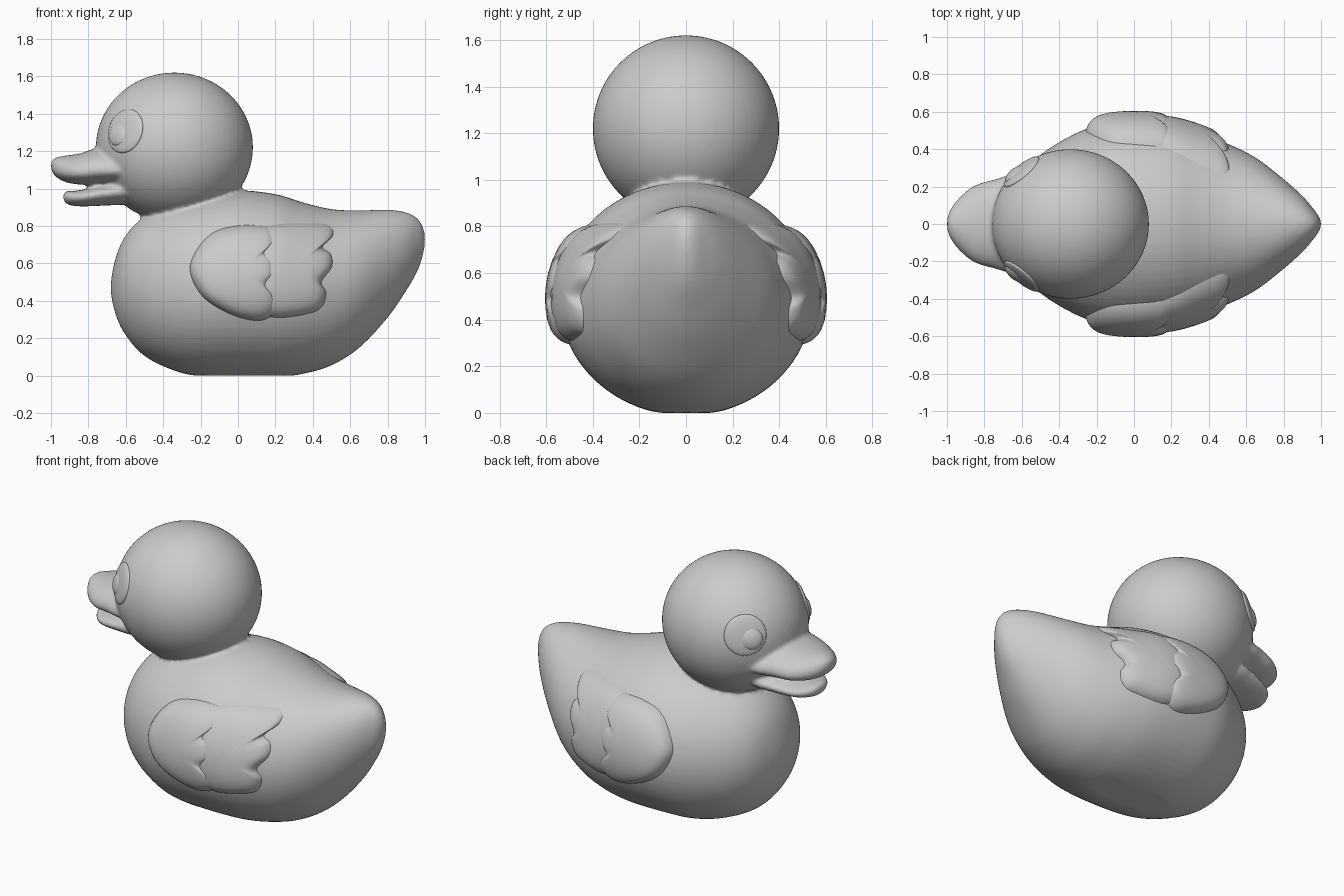
import bpy, bmesh
from math import sin, cos, pi, sqrt
from mathutils import Vector, Matrix

if "Cube" in bpy.data.objects:
    bpy.data.objects.remove(bpy.data.objects["Cube"])


def spline(p, steps):
    """Catmull-Rom samples between p[1] and p[-2]."""
    out = []
    for a, b, c, d in zip(p, p[1:], p[2:], p[3:]):
        for i in range(steps):
            t = i / steps
            out.append([0.5 * (2 * q + (r - o) * t + (2 * o - 5 * q + 4 * r - s) * t * t
                               + (3 * q - o - 3 * r + s) * t ** 3)
                        for o, q, r, s in zip(a, b, c, d)])
    return out + [list(p[-2])]


def make_object(name, bm):
    bmesh.ops.recalc_face_normals(bm, faces=bm.faces)
    for f in bm.faces:
        f.smooth = True
    me = bpy.data.meshes.new(name)
    bm.to_mesh(me)
    bm.free()
    ob = bpy.data.objects.new(name, me)
    bpy.context.collection.objects.link(ob)
    return ob


def skin(bm, rings, first=None, last=None):
    """Bridge closed rings, with optional pole points at each end."""
    n = len(rings[0])
    vs = [[bm.verts.new(co) for co in r] for r in rings]
    for a, b in zip(vs, vs[1:]):
        for i in range(n):
            j = (i + 1) % n
            bm.faces.new((a[i], a[j], b[j], b[i]))
    for ring, pole in ((vs[0], first), (vs[-1], last)):
        if pole is not None:
            v = bm.verts.new(pole)
            for i in range(n):
                bm.faces.new((ring[i], ring[(i + 1) % n], v))


def stations(p):
    """Stations are (x, bottom z, top z, half width); both ends close roundly."""
    flip = lambda s: (s[0], s[2], s[1], -s[3])
    return spline([flip(p[1])] + p + [flip(p[-2])], 6)


def loft(name, st, k=0.5, n=64):
    rings = []
    for x, zb, zt, w in st[1:-1]:
        zm = zb + k * (zt - zb)
        ring = []
        for i in range(n):
            a = 2 * pi * i / n
            h = zt - zm if sin(a) > 0 else zm - zb
            ring.append((x, w * cos(a), max(0, zm + h * sin(a))))
        rings.append(ring)
    bm = bmesh.new()
    skin(bm, rings, (st[0][0], 0, st[0][1]), (st[-1][0], 0, st[-1][1]))
    return make_object(name, bm)


# Body
body_st = stations([
    (-.68, .47, .47, 0), (-.655, .33, .625, .145), (-.6, .215, .75, .265),
    (-.5, .105, .85, .37), (-.35, .03, .925, .465), (-.2, -.005, .965, .525),
    (0, -.012, .99, .545), (.2, -.01, .97, .53), (.35, .01, .925, .49),
    (.5, .055, .89, .43), (.65, .15, .883, .355), (.8, .31, .887, .24),
    (.9, .455, .872, .15), (.96, .56, .84, .08), (.99, .65, .79, .037),
    (1.0, .73, .73, 0)])
body = loft("duck_body", body_st)

# Head
HC, HR = Vector((-.34, 0, 1.22)), Vector((.42, .4, .4))
bm = bmesh.new()
bmesh.ops.create_uvsphere(bm, u_segments=64, v_segments=40, radius=1)
bmesh.ops.transform(bm, matrix=Matrix.Translation(HC) @ Matrix.Diagonal((*HR, 1)), verts=bm.verts)
head = make_object("head", bm)

# Bill
upper = loft("upper_bill", stations([
    (-1.0, 1.125, 1.125, 0), (-.985, 1.075, 1.16, .07), (-.93, 1.037, 1.175, .145),
    (-.85, 1.022, 1.186, .207), (-.75, 1.022, 1.215, .237), (-.62, 1.03, 1.2, .265),
    (-.5, 1.04, 1.18, .2), (-.45, 1.1, 1.1, 0)]), k=.38)
lower = loft("lower_bill", stations([
    (-.935, .96, .96, 0), (-.92, .92, .985, .075), (-.85, .905, .99, .15),
    (-.7, .91, 1.025, .2), (-.58, .92, 1.04, .2), (-.5, .98, .98, 0)]), k=.6)

# Fuse body, head and bill into one soft moulded shell
bpy.ops.object.select_all(action='DESELECT')
for ob in (body, head, upper, lower):
    ob.select_set(True)
bpy.context.view_layer.objects.active = body
bpy.ops.object.join()
m = body.modifiers.new("fuse", 'REMESH')
m.mode, m.voxel_size, m.use_smooth_shade = 'VOXEL', .012, True
m = body.modifiers.new("soften", 'SMOOTH')
m.factor, m.iterations = .5, 6


def body_y(x, z):
    """Half width of the body at a point of its side view."""
    for a, b in zip(body_st, body_st[1:]):
        if a[0] <= x <= b[0]:
            t = (x - a[0]) / max(1e-6, b[0] - a[0])
            _, zb, zt, w = [p + (q - p) * t for p, q in zip(a, b)]
            u = (2 * z - zt - zb) / (zt - zb)
            return w * sqrt(max(0, 1 - u * u))
    return 0


def feather_layer(name, outline, centre, thick, side):
    """Raised pad with a rounded rim that follows the body surface."""
    p = [outline[-1]] + outline + outline[:2]
    pts = spline(p, 8)[:-1]
    cx, cz = centre
    place = lambda x, z, off: (x, side * (body_y(x, z) + off), z)
    rings = []
    for s in (1, .995, .98, .96, .93, .89, .83, .75, .6, .4, .2):
        off = -.03 + (thick + .03) * sqrt(1 - s ** 8)
        rings.append([place(cx + (x - cx) * s, cz + (z - cz) * s, off) for x, z in pts])
    bm = bmesh.new()
    skin(bm, rings, None, place(cx, cz, thick))
    return make_object(name, bm)


front_outline = [(-.26, .56), (-.22, .68), (-.13, .77), (0, .805), (.13, .805), (.19, .785),
                 (.205, .73), (.16, .67), (.2, .62), (.205, .54), (.165, .475),
                 (.21, .41), (.195, .33), (.11, .29), (-.04, .325), (-.19, .42)]
rear_outline = [(.08, .55), (.09, .76), (.2, .812), (.43, .818), (.5, .8), (.51, .75),
                (.455, .69), (.5, .65), (.505, .58), (.45, .5), (.475, .44),
                (.455, .37), (.39, .33), (.2, .305), (.09, .36)]

for side, tag in ((-1, "right"), (1, "left")):
    # Wing in two overlapping feather layers
    feather_layer(tag + "_wing_front", front_outline, (-.01, .55), .06, side)
    feather_layer(tag + "_wing_rear", rear_outline, (.28, .57), .045, side)

    # Eye disc and pupil lying on the head
    spot = Vector((-.61, side * .288, 1.31))
    d = spot - HC
    nrm = Vector((d.x / HR.x ** 2, d.y / HR.y ** 2, d.z / HR.z ** 2)).normalized()
    across = Vector((0, 0, 1)).cross(nrm).normalized()
    if across.x > 0:
        across = -across
    up = nrm.cross(across)
    if up.z < 0:
        up = -up
    for part, size, thick, shift, sink in (("eye", .12, .024, (0, 0), .013),
                                           ("pupil", .064, .026, (.035, -.02), .004)):
        c = spot + across * shift[0] + up * shift[1] - nrm * sink
        frame = Matrix((across * size, up * size, nrm * thick)).transposed().to_4x4()
        bm = bmesh.new()
        bmesh.ops.create_uvsphere(bm, u_segments=40, v_segments=20, radius=1)
        bmesh.ops.transform(bm, matrix=Matrix.Translation(c) @ frame, verts=bm.verts)
        make_object(tag + "_" + part, bm)
